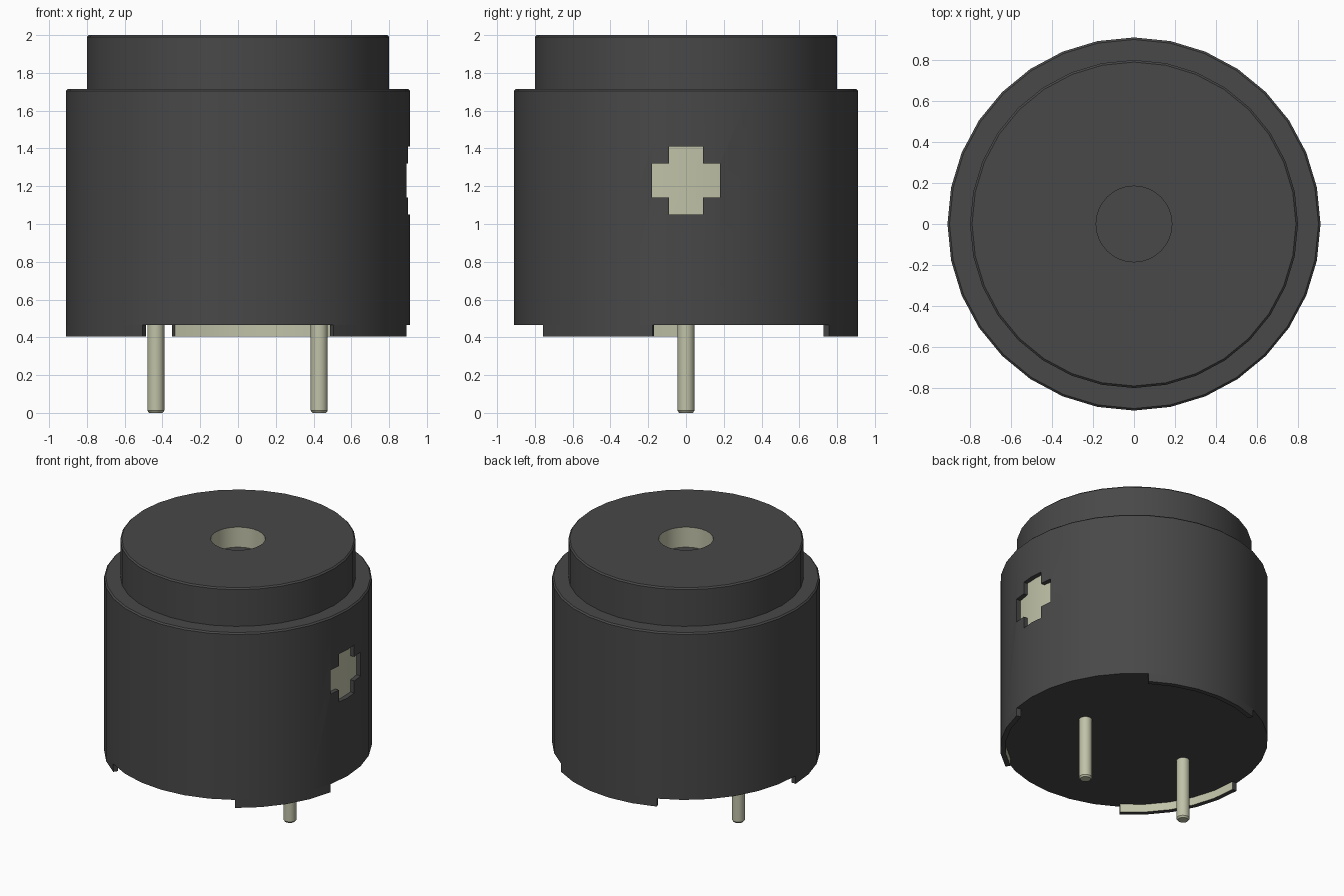
import bpy, bmesh
from math import atan2, degrees, pi, sqrt
from mathutils import Vector

if "Cube" in bpy.data.objects:
    bpy.data.objects.remove(bpy.data.objects["Cube"])

SIDES = 32
BASE, FOOT = 0.465, 0.405      # underside of the case, underside of the feet
WALL = 0.875                   # inner radius of the case wall


def material(name, colour):
    mat = bpy.data.materials.new(name)
    mat.use_nodes = True
    mat.diffuse_color = colour
    mat.node_tree.nodes["Principled BSDF"].inputs["Base Color"].default_value = colour
    return mat


charcoal = material("charcoal plastic", (0.065, 0.065, 0.065, 1))
cream = material("cream metal", (0.53, 0.54, 0.39, 1))


def make_object(name, bm):
    mesh = bpy.data.meshes.new(name)
    bm.to_mesh(mesh)
    bm.free()
    mesh.materials.append(charcoal)
    mesh.materials.append(cream)
    obj = bpy.data.objects.new(name, mesh)
    bpy.context.collection.objects.link(obj)
    return obj


def activate(obj):
    bpy.ops.object.select_all(action="DESELECT")
    obj.select_set(True)
    bpy.context.view_layer.objects.active = obj


def lathe(profile, sides):
    """Spin a (radius, z) profile about the z axis."""
    bm = bmesh.new()
    verts = [bm.verts.new((r, 0, z)) for r, z in profile]
    edges = [bm.edges.new(pair) for pair in zip(verts, verts[1:])]
    bmesh.ops.spin(bm, geom=verts + edges, cent=(0, 0, 0), axis=(0, 0, 1),
                   angle=2 * pi, steps=sides)
    bmesh.ops.remove_doubles(bm, verts=bm.verts, dist=0.0005)
    bmesh.ops.recalc_face_normals(bm, faces=bm.faces)
    return bm


# Case: stepped cylinder with a sound hole in the top
bm = lathe([(0, 1.85), (0.185, 1.85), (0.185, 2), (0.79, 2), (0.8, 1.99),
            (0.8, 1.715), (0.9, 1.715), (0.91, 1.705), (0.91, BASE),
            (WALL, BASE), (0, BASE)], SIDES)

# Three feet: arcs of the wall drawn down below the base
FEET = [(56.25, 112.5), (180, 236.25), (303.75, 348.75)]


def in_foot(face):
    c = face.calc_center_median()
    angle = degrees(atan2(c.y, c.x)) % 360
    return (abs(c.z - BASE) < 0.001 and c.xy.length > WALL - 0.02
            and any(a < angle < b for a, b in FEET))


feet = [f for f in bm.faces if in_foot(f)]
new = bmesh.ops.extrude_face_region(bm, geom=feet)["geom"]
bmesh.ops.translate(bm, vec=(0, 0, FOOT - BASE),
                    verts=[v for v in new if isinstance(v, bmesh.types.BMVert)])
bmesh.ops.recalc_face_normals(bm, faces=bm.faces)

# Cream on the walls that face the axis: sound hole and inside of feet
for f in bm.faces:
    c = f.calc_center_median()
    inward = Vector((c.x, c.y, 0)).normalized().dot(f.normal)
    f.material_index = 1 if inward < -0.9 else 0
case = make_object("case", bm)

# Plus-shaped recess on the right side, with a curved cream floor
ARM, REACH, MID = 0.09, 0.18, 1.23
bm = bmesh.new()
columns = [-REACH, -ARM, 0, ARM, REACH]
rows = [MID + y for y in (-REACH, -ARM, ARM, REACH)]
for i, (y0, y1) in enumerate(zip(columns, columns[1:])):
    for j, (z0, z1) in enumerate(zip(rows, rows[1:])):
        if i in (1, 2) or j == 1:
            bm.faces.new([bm.verts.new((sqrt(WALL ** 2 - y * y), y, z))
                          for y, z in ((y0, z0), (y1, z0), (y1, z1), (y0, z1))])
bmesh.ops.remove_doubles(bm, verts=bm.verts, dist=0.0005)
new = bmesh.ops.extrude_face_region(bm, geom=bm.faces[:], use_keep_orig=True)["geom"]
for v in new:
    if isinstance(v, bmesh.types.BMVert):
        v.co.x = 1
bmesh.ops.recalc_face_normals(bm, faces=bm.faces)
for f in bm.faces:
    f.material_index = 1 if f.normal.x < -0.5 else 0
cutter = make_object("recess_cutter", bm)
cutter.hide_render = True

cut = case.modifiers.new("recess", "BOOLEAN")
cut.operation = "DIFFERENCE"
cut.solver = "EXACT"
cut.object = cutter
activate(case)
bpy.ops.object.modifier_apply(modifier=cut.name)
bpy.data.objects.remove(cutter)

# Two contact pins with chamfered tips
pins = []
for name, x in (("left_pin", 0.43), ("right_pin", -0.435)):
    bm = lathe([(0, 0), (0.036, 0), (0.045, 0.012), (0.045, BASE + 0.02),
                (0, BASE + 0.02)], 16)
    for f in bm.faces:
        f.material_index = 1
    pin = make_object(name, bm)
    pin.location.x = x
    pins.append(pin)

for obj in [case] + pins:
    activate(obj)
    bpy.ops.object.shade_smooth_by_angle(angle=pi / 6)
